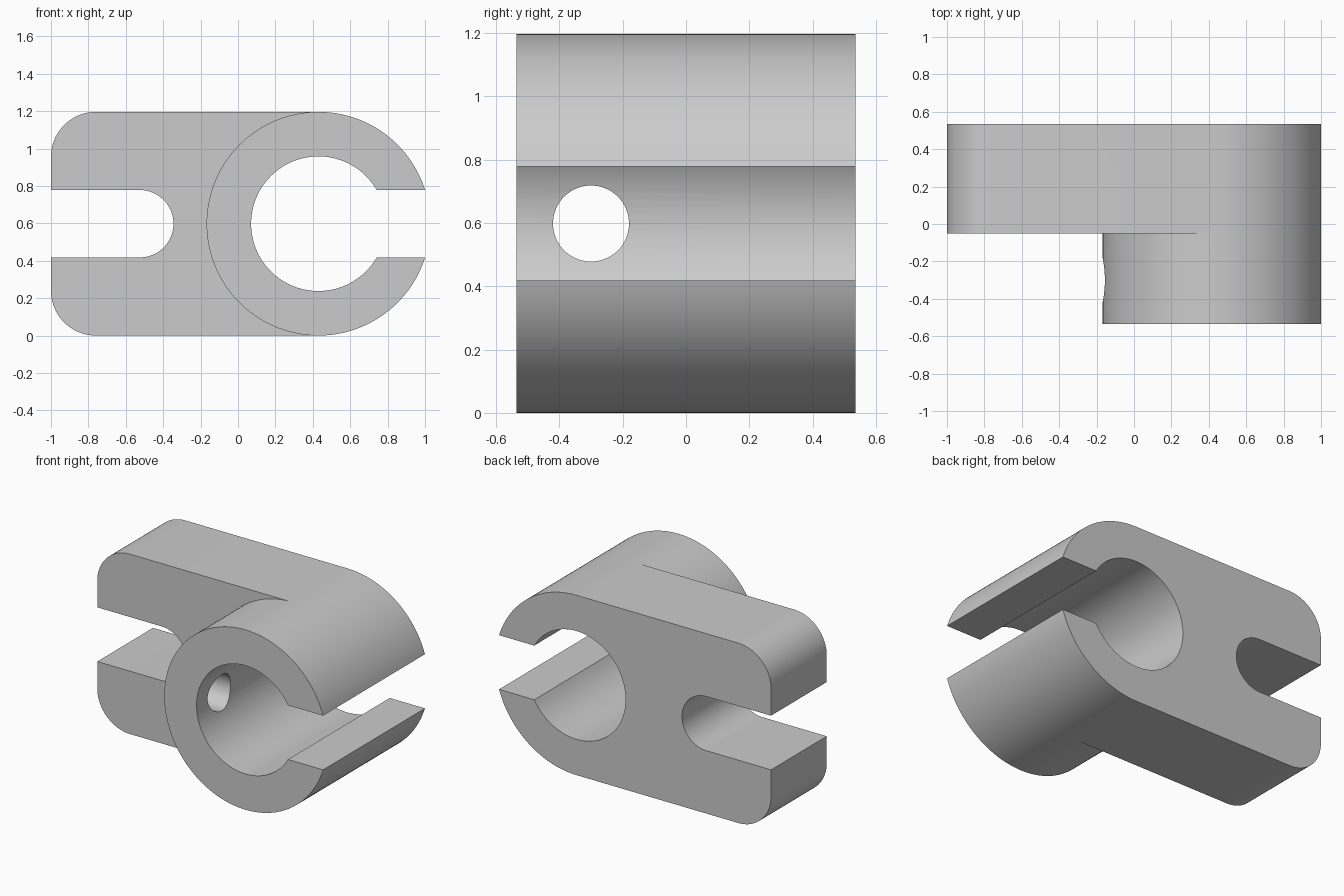
import bpy
import bmesh
from math import cos, sin, asin, radians, degrees, sqrt, pi

cube = bpy.data.objects.get("Cube")
if cube:
    bpy.data.objects.remove(cube, do_unlink=True)

# Main dimensions
R, BORE, SLOT, CORNER, HOLE = 0.598, 0.36, 0.18, 0.24, 0.12
CX, CZ = 0.43, 0.598
FRONT, STEP, BACK = -0.535, -0.05, 0.535

grey = bpy.data.materials.new("Grey")
grey.use_nodes = True
colour = (0.6, 0.6, 0.6, 1)
grey.diffuse_color = colour
grey.node_tree.nodes["Principled BSDF"].inputs["Base Color"].default_value = colour


def arc(x, z, r, start, end, n):
    """Points on an arc in the XZ plane, angles in degrees."""
    angles = [radians(start + (end - start) * i / n) for i in range(n + 1)]
    return [(x + r * cos(a), z + r * sin(a)) for a in angles]


def extrude(name, profile, y0, y1):
    """Solid made by sweeping an XZ profile along Y."""
    bm = bmesh.new()
    face = bm.faces.new([bm.verts.new((x, y0, z)) for x, z in profile])
    moved = bmesh.ops.extrude_face_region(bm, geom=[face])["geom"]
    verts = [v for v in moved if isinstance(v, bmesh.types.BMVert)]
    bmesh.ops.translate(bm, verts=verts, vec=(0, y1 - y0, 0))
    bmesh.ops.recalc_face_normals(bm, faces=bm.faces)
    mesh = bpy.data.meshes.new(name)
    bm.to_mesh(mesh)
    bm.free()
    obj = bpy.data.objects.new(name, mesh)
    bpy.context.collection.objects.link(obj)
    return obj


def cut(target, cutter):
    """Subtract the cutter, then discard it."""
    cutter.hide_render = True
    mod = target.modifiers.new("cut", 'BOOLEAN')
    mod.operation, mod.solver, mod.object = 'DIFFERENCE', 'EXACT', cutter
    bpy.ops.object.select_all(action='DESELECT')
    bpy.context.view_layer.objects.active = target
    target.select_set(True)
    bpy.ops.object.modifier_apply(modifier=mod.name)
    bpy.data.objects.remove(cutter, do_unlink=True)


# Clamp outline: outer arc, rounded end, fork slot, lower half, split bore
outer = degrees(asin(SLOT / R))
inner = degrees(asin(SLOT / BORE))
left = -1 + CORNER
slot_x = -0.345 - SLOT
outline = arc(CX, CZ, R, outer, 90, 32)
outline += arc(left, CZ + R - CORNER, CORNER, 90, 180, 20)
outline += [(-1, CZ + SLOT)]
outline += arc(slot_x, CZ, SLOT, 90, -90, 32)
outline += [(-1, CZ - SLOT)]
outline += arc(left, CZ - R + CORNER, CORNER, 180, 270, 20)
outline += arc(CX, CZ, R, 270, 360 - outer, 32)
outline += arc(CX, CZ, BORE, 360 - inner, inner, 72)
body = extrude("clamp_body", outline, FRONT, BACK)
body.data.materials.append(grey)

# Step: remove the front of the fork around the round boss
relief = arc(CX, CZ, R, 90, 270, 72)
relief += [(CX, -0.3), (-1.3, -0.3), (-1.3, 1.5), (CX, 1.5)]
cut(body, extrude("step_cutter", relief, FRONT - 0.2, STEP))

# Cross hole through the boss wall
bpy.ops.mesh.primitive_cylinder_add(vertices=64, radius=HOLE, depth=0.8,
                                    location=(-0.1, -0.3, CZ), rotation=(0, pi / 2, 0))
hole = bpy.context.object
hole.name = "cross_hole_cutter"
cut(body, hole)

bpy.ops.object.shade_smooth_by_angle(angle=radians(30))
